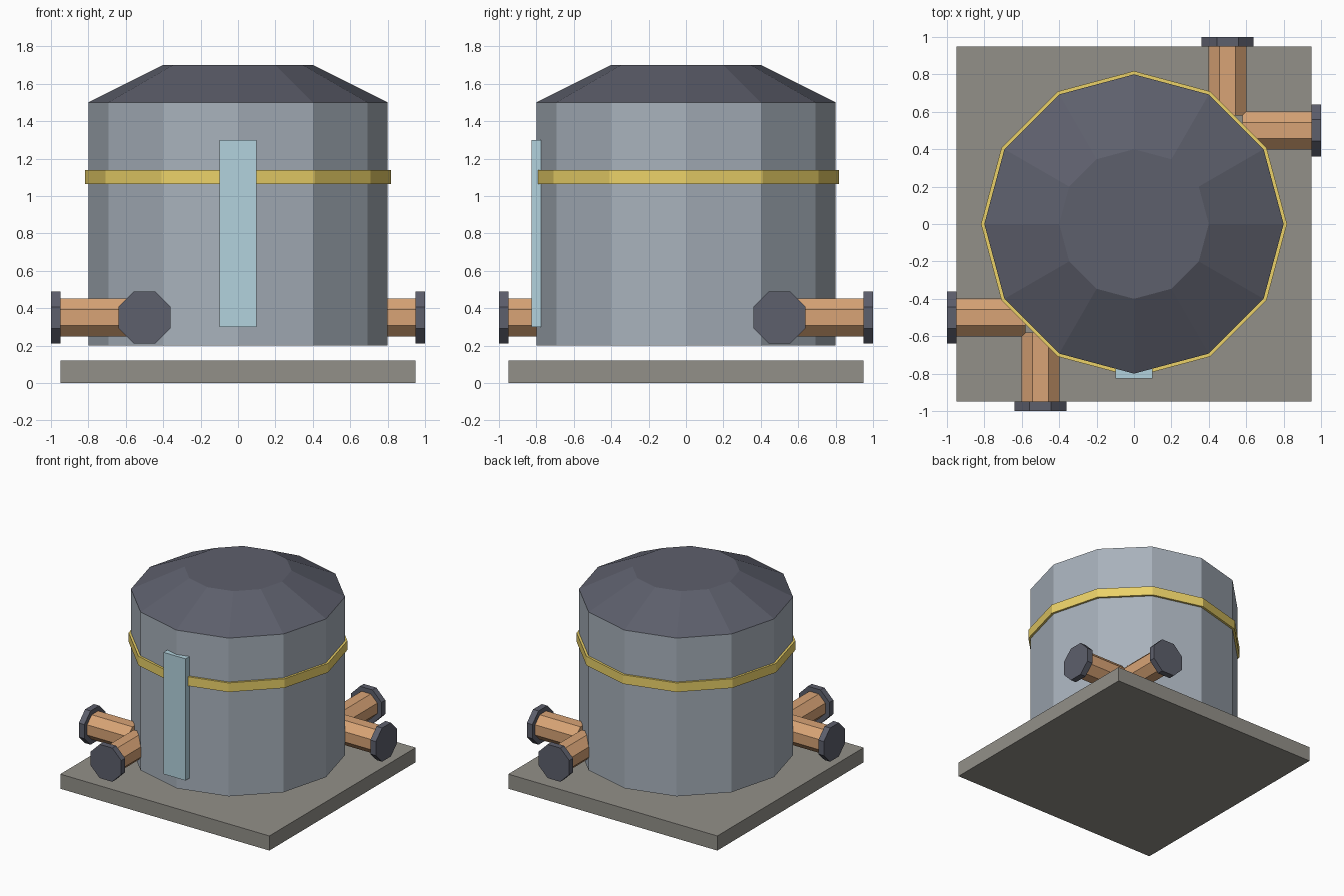
import bpy, bmesh
from math import pi, cos, sin
from mathutils import Matrix, Vector

if "Cube" in bpy.data.objects:
    bpy.data.objects.remove(bpy.data.objects["Cube"])


def material(name, rgb):
    m = bpy.data.materials.new(name)
    m.diffuse_color = (*rgb, 1)
    m.use_nodes = True
    m.node_tree.nodes["Principled BSDF"].inputs["Base Color"].default_value = m.diffuse_color
    return m


STEEL = material("steel", (0.39, 0.44, 0.50))
DARK = material("dark_metal", (0.11, 0.115, 0.15))
BRASS = material("brass", (0.83, 0.64, 0.14))
COPPER = material("copper", (0.69, 0.37, 0.18))
GLASS = material("glass", (0.45, 0.65, 0.73))
STONE = material("stone", (0.29, 0.28, 0.25))


def add(name, bm, mat):
    bmesh.ops.recalc_face_normals(bm, faces=bm.faces)
    me = bpy.data.meshes.new(name)
    bm.to_mesh(me)
    bm.free()
    me.materials.append(mat)
    ob = bpy.data.objects.new(name, me)
    bpy.context.collection.objects.link(ob)
    return ob


def box(name, size, centre, mat):
    bm = bmesh.new()
    bmesh.ops.create_cube(bm, size=1, matrix=Matrix.Translation(centre) @ Matrix.Diagonal((*size, 1)))
    return add(name, bm, mat)


def lathe(name, profile, sides, mat, closed=False, turn=0.0, place=Matrix()):
    """Faceted solid from (radius, height) points; closed joins last to first."""
    bm = bmesh.new()
    rings = [[bm.verts.new(place @ Vector((r * cos(turn + 2 * pi * i / sides),
                                           r * sin(turn + 2 * pi * i / sides), z)))
              for i in range(sides)] for r, z in profile]
    pairs = list(zip(rings, rings[1:]))
    if closed:
        pairs.append((rings[-1], rings[0]))
    else:
        bm.faces.new(rings[0])
        bm.faces.new(rings[-1])
    for a, b in pairs:
        for i in range(sides):
            j = (i + 1) % sides
            bm.faces.new((a[i], a[j], b[j], b[i]))
    return add(name, bm, mat)


# Base slab and tank
box("base_slab", (1.9, 1.9, 0.12), (0, 0, 0.06), STONE)
lathe("tank_body", [(0.8, 0.2), (0.8, 1.5)], 12, STEEL)
lathe("tank_roof", [(0.8, 1.5), (0.4, 1.7)], 12, DARK)

# Brass band around the tank
lathe("tank_band", [(0.79, 1.065), (0.818, 1.065), (0.818, 1.14), (0.79, 1.14)],
      12, BRASS, closed=True)

# Sight glass on the front
box("sight_glass", (0.2, 0.05, 1.0), (0, -0.8, 0.8), GLASS)

# Two flanged pipes at each of two opposite corners
for corner, s in (("back_right", 1), ("front_left", -1)):
    for axis in "xy":
        turn = Matrix.Rotation(s * pi / 2, 4, 'Y') if axis == "x" else Matrix.Rotation(-s * pi / 2, 4, 'X')
        offset = (0, s * 0.5, 0.35) if axis == "x" else (s * 0.5, 0, 0.35)
        place = Matrix.Translation(offset) @ turn
        lathe(f"pipe_{corner}_{axis}", [(0.11, 0.58), (0.11, 0.96)], 8, COPPER,
              turn=pi / 8, place=place)
        lathe(f"flange_{corner}_{axis}", [(0.15, 0.95), (0.15, 1.0)], 8, DARK,
              turn=pi / 8, place=place)
